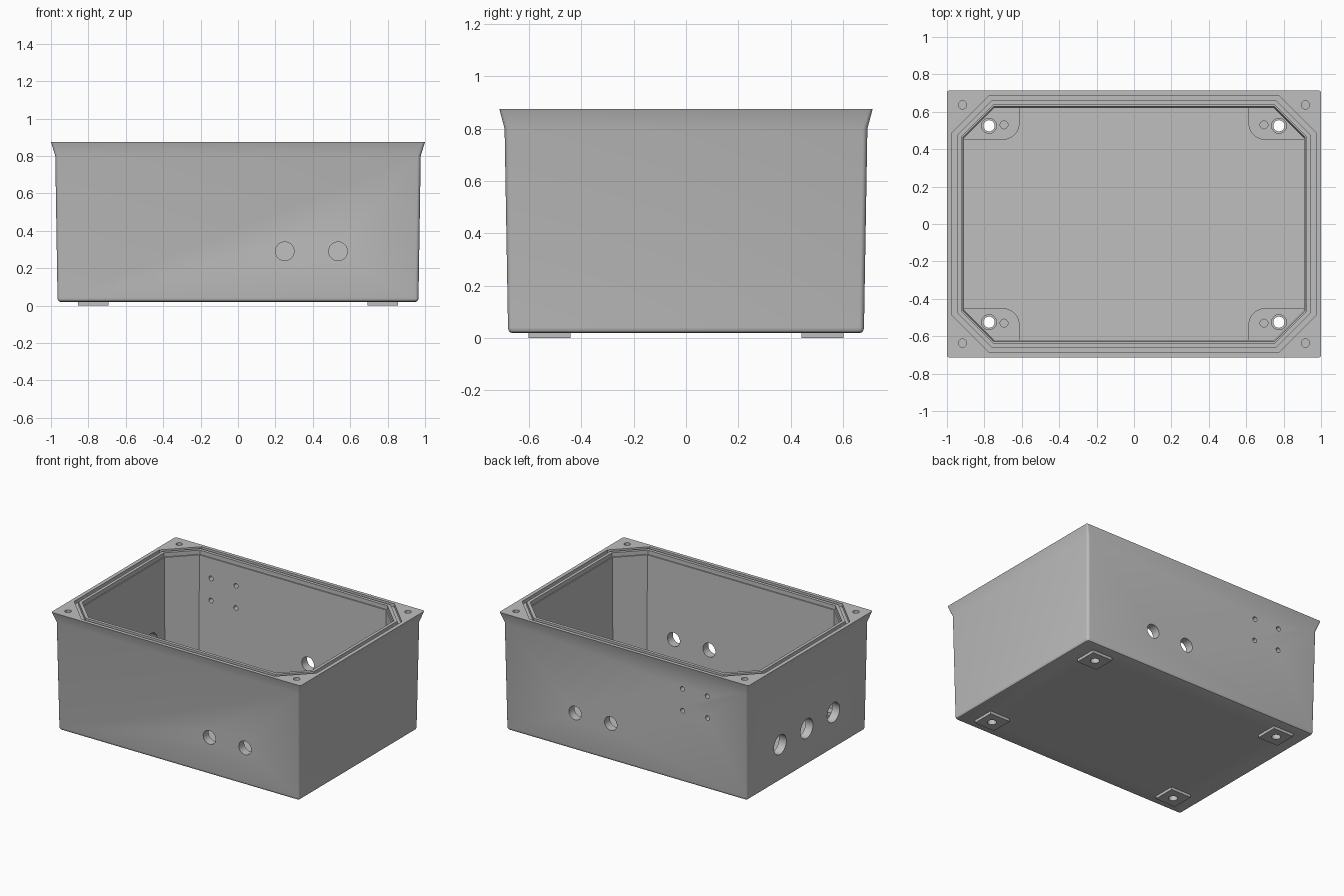
import bpy, bmesh, math
from mathutils import Matrix, Vector

if "Cube" in bpy.data.objects:
    bpy.data.objects.remove(bpy.data.objects["Cube"])

grey = bpy.data.materials.new("light grey plastic")
grey.diffuse_color = (0.52, 0.52, 0.52, 1)
grey.use_nodes = True
grey.node_tree.nodes["Principled BSDF"].inputs["Base Color"].default_value = grey.diffuse_color


def finish(bm, name):
    bmesh.ops.recalc_face_normals(bm, faces=bm.faces)
    me = bpy.data.meshes.new(name)
    bm.to_mesh(me)
    bm.free()
    ob = bpy.data.objects.new(name, me)
    bpy.context.collection.objects.link(ob)
    me.materials.append(grey)
    return ob


def loft(name, rings, closed=False):
    """Skin a stack of equal-count rings; closed joins last ring to first."""
    bm = bmesh.new()
    vs = [[bm.verts.new(p) for p in r] for r in rings]
    n = len(vs[0])
    pairs = list(zip(vs, vs[1:])) + ([(vs[-1], vs[0])] if closed else [])
    for a, b in pairs:
        for i in range(n):
            j = (i + 1) % n
            bm.faces.new((a[i], a[j], b[j], b[i]))
    if not closed:
        bm.faces.new(vs[0])
        bm.faces.new(vs[-1])
    return finish(bm, name)


def rounded(hx, hy, z, r, seg=5):
    pts = []
    for k, (sx, sy) in enumerate([(1, 1), (-1, 1), (-1, -1), (1, -1)]):
        for i in range(seg + 1):
            a = math.pi / 2 * (k + i / seg)
            pts.append((sx * (hx - r) + r * math.cos(a), sy * (hy - r) + r * math.sin(a), z))
    return pts


def octagon(hx, hy, z):
    c = 0.168 + 0.586 * (hx - 0.92)
    quarter = [(hx, hy - c), (hx - c, hy)]
    pts = quarter + [(-x, y) for x, y in quarter[::-1]]
    pts += [(-x, -y) for x, y in pts]
    return [(x, y, z) for x, y in pts]


def drills(specs):
    """One cutter mesh from (centre, axis, radius, length) cylinders."""
    bm = bmesh.new()
    for centre, axis, r, length in specs:
        rot = Vector((0, 0, 1)).rotation_difference(Vector(axis)).to_matrix().to_4x4()
        bmesh.ops.create_cone(bm, cap_ends=True, segments=32, radius1=r, radius2=r,
                              depth=length, matrix=Matrix.Translation(centre) @ rot)
    return finish(bm, "cutter")


def cut(ob, cutter):
    cutter.hide_render = True
    m = ob.modifiers.new("cut", "BOOLEAN")
    m.operation, m.solver, m.object = "DIFFERENCE", "EXACT", cutter
    bpy.context.view_layer.objects.active = ob
    bpy.ops.object.modifier_apply(modifier=m.name)


corners = [(sx, sy) for sx in (-1, 1) for sy in (-1, 1)]

# Tapered shell with softened bottom edge and flared rim
body = loft("box_body", [
    rounded(0.950, 0.665, 0.020, 0.010),
    rounded(0.958, 0.673, 0.023, 0.014),
    rounded(0.963, 0.678, 0.030, 0.017),
    rounded(0.965, 0.680, 0.040, 0.018),
    rounded(0.977, 0.693, 0.800, 0.018),
    rounded(1.000, 0.713, 0.875, 0.012)])

# Chamfered cavity with a small ledge under the lip
cavity = loft("cavity_cutter", [
    octagon(0.908, 0.620, 0.07), octagon(0.914, 0.628, 0.845),
    octagon(0.922, 0.637, 0.845), octagon(0.922, 0.637, 0.95)])

# Gasket groove around the rim
groove = loft("groove_cutter", [
    octagon(0.972, 0.687, 0.95), octagon(0.972, 0.687, 0.85),
    octagon(0.944, 0.660, 0.85), octagon(0.944, 0.660, 0.95)], closed=True)

# Drilled holes: cable entries, vent holes, lid screws, mounting holes
Y, X, Z = (0, 1, 0), (1, 0, 0), (0, 0, 1)
mount = drills([((sx * 0.775, sy * 0.525, 0.05), Z, 0.03, 0.4) for sx, sy in corners])
wall = drills(
    [((x, -0.66, 0.29), Y, 0.05, 0.2) for x in (0.25, 0.535)]
    + [((x, 0.66, 0.29), Y, 0.05, 0.2) for x in (0.41, 0.125)]
    + [((x, 0.66, z), Y, 0.017, 0.2) for x in (-0.455, -0.655) for z in (0.54, 0.70)]
    + [((-0.94, y, 0.285), X, 0.071, 0.2) for y in (-0.305, 0, 0.305)]
    + [((sx * 0.917, sy * 0.637, 0.875), Z, 0.022, 0.2) for sx, sy in corners])
pad_holes = drills([((sx * 0.695, sy * 0.53, 0.14), Z, 0.021, 0.1) for sx, sy in corners])
counterbore = drills([((sx * 0.775, sy * 0.525, 0.14), Z, 0.04, 0.06) for sx, sy in corners])

for c in (cavity, groove, wall, mount):
    cut(body, c)
parts = [body]

# Corner pads on the floor, and feet underneath
x0, y0, r = 0.612, 0.45, 0.09
arc = [(x0 + r - r * math.sin(a), y0 + r - r * math.cos(a))
       for a in [math.pi / 2 * i / 8 for i in range(9)]]
pad_profile = [(0.925, y0)] + arc + [(x0, 0.64), (0.76, 0.64), (0.925, 0.475)]
for sx, sy in corners:
    tag = ("right" if sx > 0 else "left") + ("_back" if sy > 0 else "_front")
    pad = loft("floor_pad_" + tag,
               [[(sx * x, sy * y, z) for x, y in pad_profile] for z in (0.06, 0.13)])
    foot = loft("foot_" + tag,
                [[(sx * x, sy * y, z) for x, y in
                  ((0.692, 0.442), (0.855, 0.442), (0.855, 0.602), (0.692, 0.602))]
                 for z in (0.0, 0.03)])
    for c in (mount, counterbore, pad_holes):
        cut(pad, c)
    cut(foot, mount)
    parts += [pad, foot]

# Remove cutters, then smooth only the soft edges
for c in (cavity, groove, wall, mount, pad_holes, counterbore):
    bpy.data.objects.remove(c)
for ob in parts:
    bpy.ops.object.select_all(action="DESELECT")
    ob.select_set(True)
    bpy.context.view_layer.objects.active = ob
    bpy.ops.object.shade_smooth_by_angle(angle=math.radians(30))
